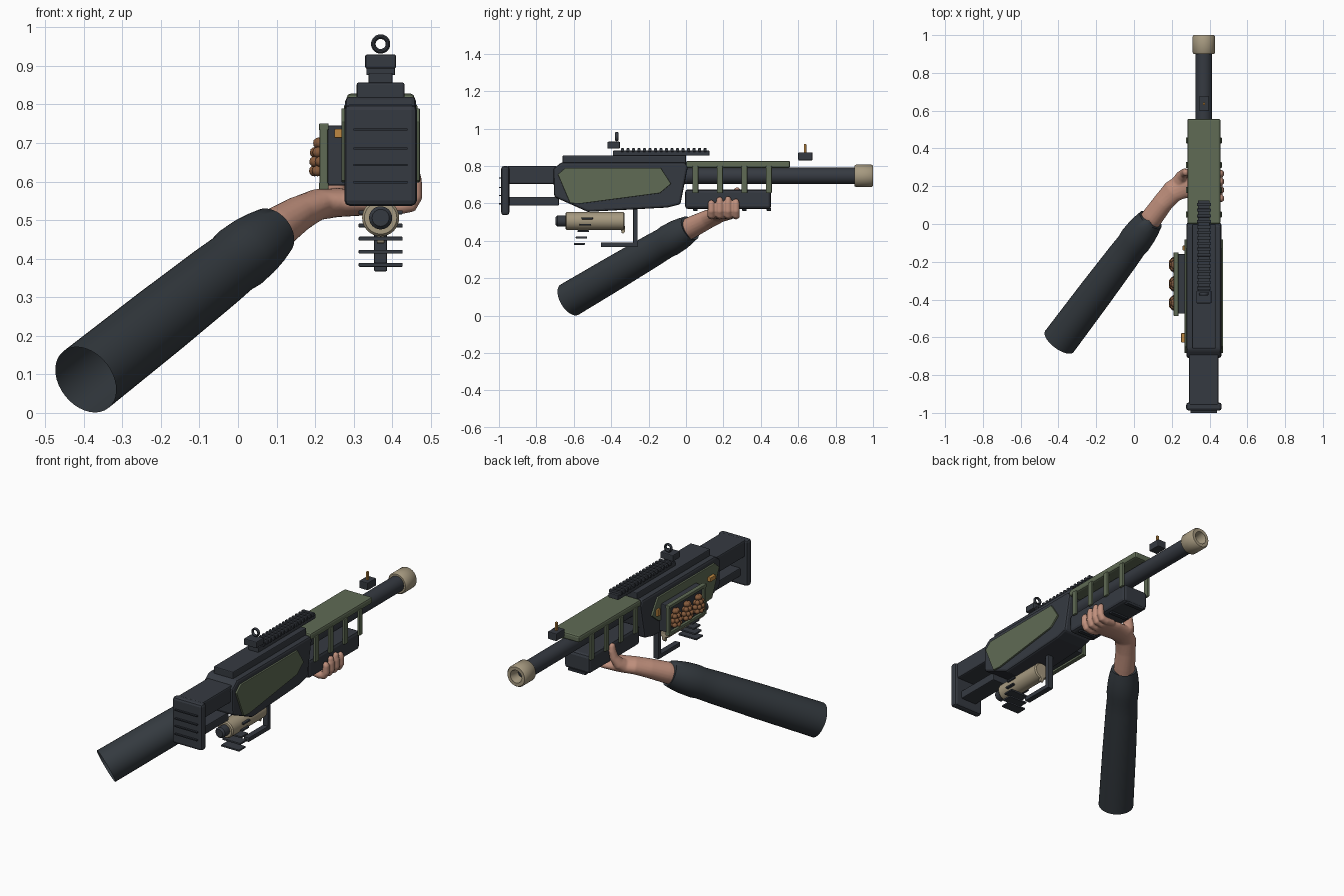
import bpy, bmesh, math
from mathutils import Vector, Matrix

if "Cube" in bpy.data.objects:
    bpy.data.objects.remove(bpy.data.objects["Cube"])

X = 0.37  # gun centre line


def mat(name, r, g, b):
    m = bpy.data.materials.new(name)
    m.diffuse_color = (r, g, b, 1)
    m.use_nodes = True
    m.node_tree.nodes["Principled BSDF"].inputs["Base Color"].default_value = m.diffuse_color
    return m


GUN = mat("gunmetal", .036, .042, .053)
DARK = mat("dark grip", .024, .029, .037)
OLIVE = mat("olive", .115, .147, .09)
TAN = mat("tan", .38, .32, .215)
SKIN = mat("skin", .53, .28, .205)
CLOTH = mat("sleeve cloth", .034, .042, .05)
BROWN = mat("brown", .24, .105, .045)
ORANGE = mat("orange", .52, .25, .055)


def finish(name, bm, m, bevel=0, smooth=False):
    bmesh.ops.recalc_face_normals(bm, faces=bm.faces)
    me = bpy.data.meshes.new(name)
    bm.to_mesh(me)
    bm.free()
    me.materials.append(m)
    ob = bpy.data.objects.new(name, me)
    bpy.context.collection.objects.link(ob)
    if bevel:
        b = ob.modifiers.new("bevel", 'BEVEL')
        b.width, b.segments, b.limit_method = bevel, 2, 'ANGLE'
    if smooth:
        bpy.ops.object.select_all(action='DESELECT')
        ob.select_set(True)
        bpy.context.view_layer.objects.active = ob
        bpy.ops.object.shade_smooth_by_angle(angle=math.radians(40))
    return ob


def box(name, x0, x1, y0, y1, z0, z1, m, bevel=.004):
    """Box; x is measured from the gun centre line."""
    bm = bmesh.new()
    mx = Matrix.Translation((X + (x0 + x1) / 2, (y0 + y1) / 2, (z0 + z1) / 2)) @ \
        Matrix.Diagonal((x1 - x0, y1 - y0, z1 - z0, 1))
    bmesh.ops.create_cube(bm, size=1, matrix=mx)
    return finish(name, bm, m, bevel)


def slab(name, pts, x0, x1, m, bevel=.004):
    """Side profile (y, z) extruded across x."""
    bm = bmesh.new()
    f = bm.faces.new([bm.verts.new((X + x0, y, z)) for y, z in pts])
    ext = bmesh.ops.extrude_face_region(bm, geom=[f])['geom']
    bmesh.ops.translate(bm, vec=(x1 - x0, 0, 0), verts=[v for v in ext if isinstance(v, bmesh.types.BMVert)])
    return finish(name, bm, m, bevel)


def lathe(name, prof, z, m, n=32):
    """Closed (y, radius) profile turned about a line along y."""
    bm = bmesh.new()
    rings = [[bm.verts.new((X + r * math.cos(a), y, z + r * math.sin(a)))
              for a in (2 * math.pi * i / n for i in range(n))] for y, r in prof]
    for a, b in zip(rings, rings[1:]):
        for i in range(n):
            bm.faces.new((a[i], a[(i + 1) % n], b[(i + 1) % n], b[i]))
    bm.faces.new(rings[0])
    bm.faces.new(rings[-1])
    return finish(name, bm, m, 0, True)


def sweep(bm, path, ref, n=20, cap=True):
    """Tube through (x, y, z, radius along ref, other radius)."""
    P = [Vector(p[:3]) for p in path]
    rings = []
    for i, p in enumerate(path):
        t = (P[min(i + 1, len(P) - 1)] - P[max(i - 1, 0)]).normalized()
        u = Vector(ref)
        u = (u - t * u.dot(t)).normalized()
        w = t.cross(u)
        rings.append([bm.verts.new(P[i] + u * p[3] * math.cos(a) + w * p[4] * math.sin(a))
                      for a in (2 * math.pi * k / n for k in range(n))])
    for a, b in zip(rings, rings[1:]):
        for i in range(n):
            bm.faces.new((a[i], a[(i + 1) % n], b[(i + 1) % n], b[i]))
    if cap:
        bm.faces.new(rings[0])
        bm.faces.new(rings[-1])


# receiver, top cover and side panels
slab("receiver", [(-.71, .785), (-.665, .82), (-.005, .82), (.01, .795), (-.03, .595),
                  (-.10, .578), (-.525, .555), (-.705, .635)], -.092, .092, GUN, .012)
box("top_cover", -.062, .062, -.66, 0, .81, .857, GUN, .005)
for s in (-1, 1):
    slab("side_panel", [(-.685, .755), (-.645, .79), (-.135, .79), (-.08, .705),
                        (-.14, .655), (-.57, .598), (-.62, .602)],
         s * .085, s * .102, OLIVE, .003)

# stock
box("stock_tube", -.078, .078, -.96, -.69, .705, .80, GUN, .008)
box("stock_strut", -.05, .05, -.96, -.68, .588, .635, GUN, .005)
box("butt_plate", -.094, .094, -.988, -.945, .537, .80, GUN, .014)
for z in (.735, .686, .643, .598):
    box("butt_ridge", -.07, .07, -1.0, -.98, z - .003, z + .003, DARK, 0)

# top rail and sights
box("rail_base", -.031, .031, -.39, .125, .855, .882, GUN, .003)
for i in range(16):
    y = -.34 + i * .0295
    box("rail_tooth", -.037, .037, y - .008, y + .008, .876, .895, GUN, .002)
box("rear_sight_base", -.04, .04, -.42, -.353, .893, .93, GUN, .005)
bm = bmesh.new()
n, k = 28, 10
ring = [[bm.verts.new((X + (.019 + .006 * math.cos(b)) * math.cos(a), -.37 + .009 * math.sin(b),
                       .957 + (.019 + .006 * math.cos(b)) * math.sin(a)))
         for b in (2 * math.pi * j / k for j in range(k))] for a in (2 * math.pi * i / n for i in range(n))]
for i in range(n):
    for j in range(k):
        bm.faces.new((ring[i][j], ring[(i + 1) % n][j], ring[(i + 1) % n][(j + 1) % k], ring[i][(j + 1) % k]))
finish("rear_sight_ring", bm, GUN, 0, True)
box("front_sight_base", -.027, .027, .60, .676, .83, .873, GUN, .004)
box("front_sight_post", -.006, .006, .63, .643, .87, .918, ORANGE, .002)

# barrel and hollow muzzle
lathe("barrel", [(-.02, .044), (.93, .044)], .747, GUN)
lathe("muzzle", [(.90, .04), (.90, .054), (.908, .06), (.992, .06), (1.0, .054),
                 (1.0, .036), (.95, .026), (.935, .026)], .747, TAN)
lathe("muzzle_bore", [(.93, .026), (.945, .027)], .747, DARK)

# handguard with hanging ribs
box("handguard_top", -.088, .088, 0, .557, .79, .828, OLIVE, .01)
box("handguard_bottom", -.08, .08, -.005, .455, .57, .675, GUN, .016)
for i in range(4):
    y = .05 + i * .131
    for s in (-1, 1):
        box("handguard_rib", min(s * .08, s * .095), max(s * .08, s * .095), y - .016, y + .016, .655, .80, OLIVE, .004)
    box("handguard_foot", -.055, .055, y - .012, y + .012, .56, .575, DARK, .003)

# under-body canister, grip fins and trigger guard
lathe("canister", [(-.645, .042), (-.638, .048), (-.335, .048), (-.328, .042)], .506, TAN)
lathe("canister_cap", [(-.697, .022), (-.688, .03), (-.64, .03)], .506, GUN)
for i in range(5):
    y, z = -.528 - i * .0105, .52 - i * .034
    box("grip_fin", -.057, .057, y - .03, y + .03, z - .005, z + .005, GUN, .002)
box("guard_post", -.017, .017, -.283, -.258, .37, .57, GUN, .004)
box("guard_bar", -.017, .017, -.455, -.258, .367, .392, GUN, .004)
slab("trigger", [(-.35, .48), (-.327, .48), (-.325, .45), (-.335, .438), (-.345, .443)], -.01, .01, TAN, .003)

# left side holder: backing box, frame, lumpy cones
box("holder_box", -.145, -.085, -.475, -.16, .59, .745, GUN, .004)
for z in (.588, .742):
    box("holder_rail", -.16, -.135, -.487, -.15, z - .009, z + .009, OLIVE, .003)
for y in (-.477, -.16):
    box("holder_side", -.158, -.137, y - .01, y + .01, .585, .745, OLIVE, .003)
for y in (-.215, -.317, -.418):
    bm = bmesh.new()
    for t, (z, R) in enumerate(((.628, .021), (.652, .023), (.676, .018), (.70, .008))):
        for i in range(6):
            a = math.pi / 3 * (i + t / 2)
            bmesh.ops.create_icosphere(bm, subdivisions=2, radius=.0145, matrix=Matrix.Translation(
                (X - .156 + R * .75 * math.cos(a), y + R * 1.25 * math.sin(a), z)))
    finish("held_cone", bm, BROWN, 0, True)
box("side_button", -.12, -.095, -.628, -.578, .713, .737, ORANGE, .003)
box("side_catch", -.112, -.09, -.14, -.115, .69, .73, ORANGE, .003)

# sleeve: open tube with a gathered cuff
bm = bmesh.new()
A, B = Vector((-.395, -.622, .086)), Vector((.088, .022, .468))
path = [(*A.lerp(B, t), r, r) for t, r in ((0, .094), (.4, .091), (.7, .086), (.79, .083), (.83, .087),
                                           (.9, .084), (.95, .078), (1, .069), (1.0, .058))]
sweep(bm, path, (0, 0, 1), 36, False)
finish("sleeve", bm, CLOTH, 0, True)

# hand: forearm, palm, fingers and thumb fused into one skin
bm = bmesh.new()
sweep(bm, [(.05, -.03, .44, .058, .058), (.10, .04, .478, .058, .056), (.155, .115, .515, .056, .047),
           (.205, .172, .54, .06, .041), (.26, .203, .546, .068, .038), (.33, .205, .542, .076, .03),
           (.40, .202, .54, .074, .024), (.425, .202, .541, .068, .018)], (0, 1, 0))
for i, y in enumerate((.135, .18, .225, .267)):
    top = (.618, .635, .638, .625)[i]
    sweep(bm, [(.37, y, .54, .018, .018), (.42, y, .535, .021, .021), (.448, y, .54, .021, .021),
               (.459, y, .56, .02, .02), (.46, y, .60, .019, .018), (.457, y, top - .01, .017, .015),
               (.456, y, top, .009, .008)], (0, 1, 0), 12)
sweep(bm, [(.23, .215, .545, .04, .03), (.25, .25, .57, .034, .028), (.265, .268, .605, .026, .023),
           (.272, .274, .645, .022, .019), (.274, .272, .675, .018, .015), (.274, .271, .685, .009, .008)],
      (0, 1, .01), 14)
hand = finish("hand", bm, SKIN)
r = hand.modifiers.new("fuse", 'REMESH')
r.mode, r.voxel_size, r.use_smooth_shade = 'VOXEL', .005, True
s = hand.modifiers.new("soften", 'SMOOTH')
s.factor, s.iterations = .5, 5
